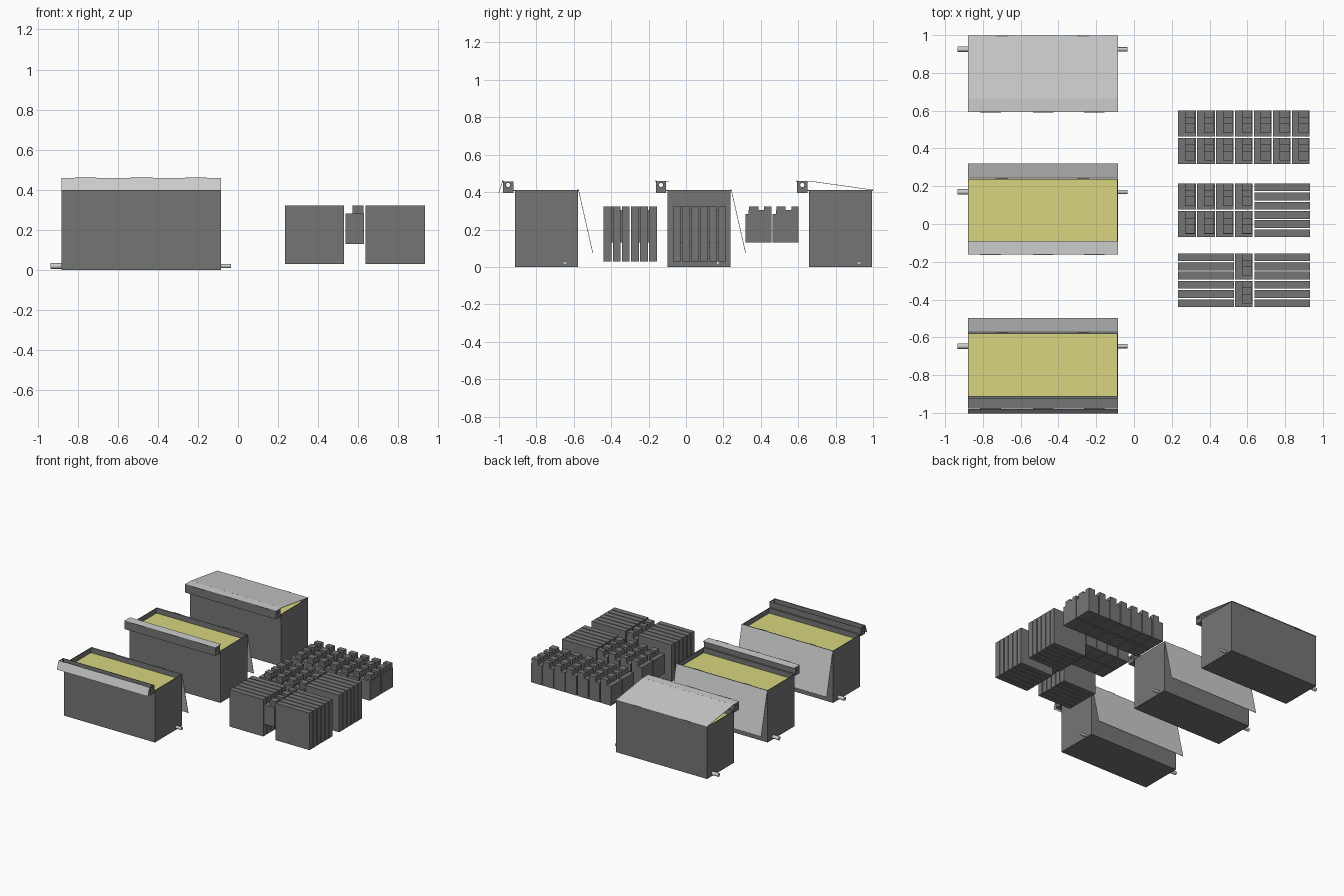
import bpy, bmesh, math
from mathutils import Vector

if "Cube" in bpy.data.objects:
    bpy.data.objects.remove(bpy.data.objects["Cube"])


def material(name, rgb):
    m = bpy.data.materials.new(name)
    m.diffuse_color = (*rgb, 1)
    m.use_nodes = True
    m.node_tree.nodes["Principled BSDF"].inputs["Base Color"].default_value = m.diffuse_color
    return m


DARK = material("dark grey", (0.175, 0.18, 0.175))
LIGHT = material("light grey", (0.60, 0.61, 0.61))
YELLOW = material("pale yellow", (0.68, 0.66, 0.21))


def finish(name, bm, mat):
    bmesh.ops.recalc_face_normals(bm, faces=bm.faces)
    me = bpy.data.meshes.new(name)
    bm.to_mesh(me)
    bm.free()
    me.materials.append(mat)
    ob = bpy.data.objects.new(name, me)
    bpy.context.collection.objects.link(ob)
    return ob


def boxes(name, spans, mat):
    """One object made of boxes given as (x0, x1, y0, y1, z0, z1)."""
    bm = bmesh.new()
    for x0, x1, y0, y1, z0, z1 in spans:
        vs = bmesh.ops.create_cube(bm, size=1)["verts"]
        for v in vs:
            v.co = Vector(((x0 + x1) / 2 + v.co.x * (x1 - x0),
                           (y0 + y1) / 2 + v.co.y * (y1 - y0),
                           (z0 + z1) / 2 + v.co.z * (z1 - z0)))
    return finish(name, bm, mat)


def sheet(name, a, b, mat, t=0.003):
    """Thin plate across the tank width between (y, z) points a and b."""
    a, b = Vector(a), Vector(b)
    d = (b - a).normalized() * t
    n = Vector((-d.y, d.x))
    bm = bmesh.new()
    ring = [[bm.verts.new((x, p.x, p.y)) for p in (a, b, b + n, a + n)] for x in (X0, X1)]
    bm.faces.new(ring[0])
    bm.faces.new(ring[1])
    for i in range(4):
        j = (i + 1) % 4
        bm.faces.new((ring[0][i], ring[0][j], ring[1][j], ring[1][i]))
    return finish(name, bm, mat)


def holed_plate(name, x, y0, y1, z0, z1, hz, r):
    """Square end plate with a round hole."""
    cy, cz = (y0 + y1) / 2, (z0 + z1) / 2
    bm = bmesh.new()
    inner, outer = [], []
    for i in range(16):
        c, s = math.cos(i * math.pi / 8), math.sin(i * math.pi / 8)
        m = max(abs(c), abs(s))
        inner.append(bm.verts.new((x, cy + r * c, hz + r * s)))
        outer.append(bm.verts.new((x, cy + c / m * (y1 - y0) / 2, cz + s / m * (z1 - z0) / 2)))
    for i in range(16):
        j = (i + 1) % 16
        bm.faces.new((inner[i], outer[i], outer[j], inner[j]))
    ob = finish(name, bm, DARK)
    mod = ob.modifiers.new("thickness", "SOLIDIFY")
    mod.thickness, mod.offset = 0.003, 0


def pipe(name, x0, x1, y, z, r):
    bpy.ops.mesh.primitive_cylinder_add(vertices=16, radius=r, depth=x1 - x0,
                                        location=((x0 + x1) / 2, y, z),
                                        rotation=(0, math.pi / 2, 0))
    ob = bpy.context.object
    ob.name = name
    ob.data.materials.append(LIGHT)
    bpy.ops.object.shade_smooth_by_angle()


# ---- Tanks -------------------------------------------------------------
X0, X1, H, W = -0.88, -0.085, 0.41, 0.004


def tank(n, yf, lid_open, flap_open):
    yb = yf + 0.337
    # open box and its yellow filling
    boxes(f"tank_{n}", [(X0, X1, yf, yb, 0, W),
                        (X0, X1, yf, yf + W, 0, H), (X0, X1, yb - W, yb, 0, H),
                        (X0, X0 + W, yf, yb, 0, H), (X1 - W, X1, yf, yb, 0, H)], DARK)
    boxes(f"tank_{n}_filling", [(X0 + W, X1 - W, yf + W, yb - W, W, 0.37)], YELLOW)
    # cable channel along the front rim
    c0, c1, z0, z1 = yf - 0.063, yf - 0.008, 0.395, 0.457
    boxes(f"tank_{n}_channel", [(X0, X1, c0, c0 + 0.003, z0, z1),
                                (X0, X1, c1 - 0.003, c1, z0, z1),
                                (X0, X1, c0, c1, z0, z0 + 0.003),
                                (X0, X1, c1, yf, H - 0.003, H)], DARK)
    for side, x in (("left", X0 + 0.0015), ("right", X1 - 0.0015)):
        holed_plate(f"tank_{n}_channel_end_{side}", x, c0, c1, z0, z1, 0.438, 0.011)
    # channel flap and main lid
    if flap_open:
        sheet(f"tank_{n}_flap", (yf - 0.085, 0.395), (c0 - 0.001, 0.459), LIGHT)
    else:
        sheet(f"tank_{n}_flap", (c0, 0.457), (yf + 0.008, 0.457), LIGHT)
    if lid_open:
        sheet(f"tank_{n}_lid", (yb + 0.002, H), (yb + 0.078, 0.075), LIGHT)
    else:
        sheet(f"tank_{n}_lid", (yf + 0.008, 0.457), (yb + 0.004, H), LIGHT)
    # hinges
    boxes(f"tank_{n}_hinges",
          [(x - 0.055, x + 0.055, c0 - 0.003, c0 + 0.003, 0.453, 0.461) for x in (-0.76, -0.48, -0.21)] +
          [(x - 0.032, x + 0.032, yb - 0.002, yb + 0.005, 0.405, 0.414) for x in (-0.70, -0.27)], DARK)
    # drain pipes
    py = yf + 0.268
    pipe(f"tank_{n}_pipe_left", -0.935, X0, py, 0.02, 0.014)
    pipe(f"tank_{n}_pipe_right", X1, -0.035, py, 0.02, 0.011)


tank(1, -0.915, True, True)
tank(2, -0.098, True, False)
tank(3, 0.657, False, False)


# ---- Battery banks -----------------------------------------------------
def small_cells(name, y, columns):
    """Short cells, two rows, each with a terminal ridge and two posts."""
    spans = []
    for c in columns:
        x = 0.234 + c * 0.1005
        for row in range(2):
            b = y + row * 0.146
            spans += [(x, x + 0.093, b, b + 0.139, 0.13, 0.283),
                      (x + 0.035, x + 0.09, b + 0.018, b + 0.139, 0.283, 0.305),
                      (x + 0.035, x + 0.09, b + 0.02, b + 0.07, 0.305, 0.322),
                      (x + 0.035, x + 0.09, b + 0.1, b + 0.139, 0.305, 0.322)]
    boxes(name, spans, DARK)


def tall_cells(name, y, x0, x1):
    """Six tall narrow cells side by side."""
    boxes(name, [(x0, x1, y + i * 0.0487, y + i * 0.0487 + 0.0415, 0.03, 0.322)
                 for i in range(6)], DARK)


small_cells("back_bank_short_cells", 0.317, range(7))
small_cells("middle_bank_short_cells", -0.07, range(4))
tall_cells("middle_bank_tall_cells", -0.07, 0.637, 0.932)
small_cells("front_bank_short_cells", -0.44, [3])
tall_cells("front_bank_tall_cells_left", -0.44, 0.234, 0.529)
tall_cells("front_bank_tall_cells_right", -0.44, 0.637, 0.932)
